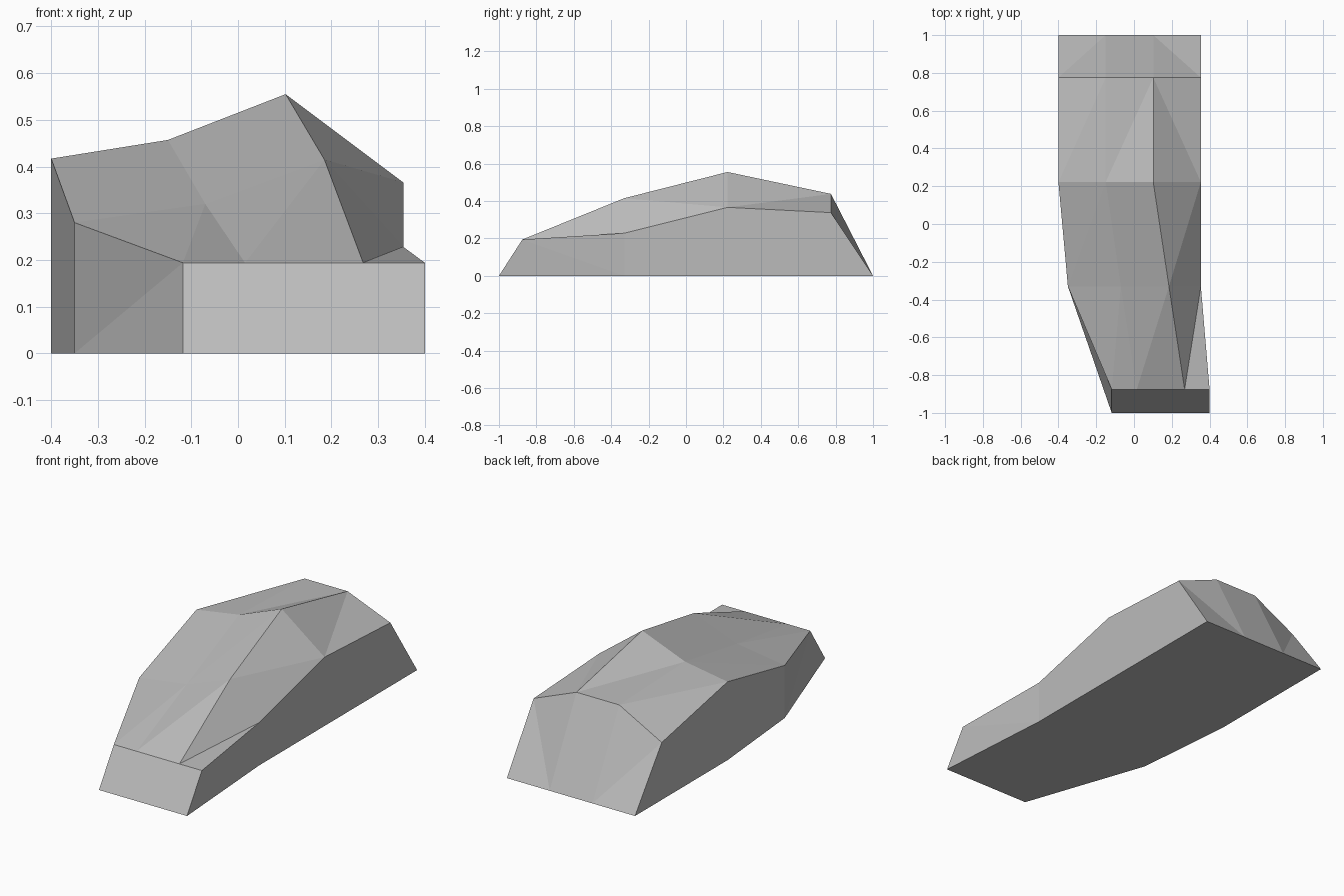
import bpy
import bmesh

if "Cube" in bpy.data.objects:
    bpy.data.objects.remove(bpy.data.objects["Cube"])

# Cross-sections from front to back: y, then (x, z) of four points from left to right
SECTIONS = [
    (-1.0, [(-0.118, 0), (0.015, 0), (0.268, 0), (0.4, 0)]),
    (-0.875, [(-0.118, 0.194), (0.015, 0.194), (0.268, 0.194), (0.4, 0.194)]),
    (-0.33, [(-0.35, 0.28), (-0.07, 0.32), (0.185, 0.415), (0.354, 0.228)]),
    (0.222, [(-0.4, 0.417), (-0.15, 0.457), (0.102, 0.555), (0.354, 0.366)]),
    (0.775, [(-0.4, 0.305), (-0.15, 0.438), (0.102, 0.438), (0.354, 0.338)]),
    (1.0, [(-0.4, 0), (-0.15, 0), (0.102, 0), (0.354, 0)]),
]
FLIPPED = {(3, 2), (4, 2)}  # cells folded along the other diagonal

bm = bmesh.new()
rows = [[bm.verts.new((x, y, z)) for x, z in pts] for y, pts in SECTIONS]

# Faceted top, front slope and back slope
for r in range(5):
    for c in range(3):
        a, b = rows[r][c], rows[r][c + 1]
        d, e = rows[r + 1][c], rows[r + 1][c + 1]
        if r == 0:
            bm.faces.new((a, b, e, d))
        elif (r, c) in FLIPPED:
            bm.faces.new((a, b, d))
            bm.faces.new((b, e, d))
        else:
            bm.faces.new((a, b, e))
            bm.faces.new((a, e, d))

# Upright sides, reaching the ground below the two middle sections
ground = {}
for c in (0, 3):
    side = [row[c] for row in rows]
    g2, g3 = [bm.verts.new((side[i].co.x, side[i].co.y, 0)) for i in (2, 3)]
    ground[c] = [g2, g3]
    bm.faces.new((side[0], g2, side[1]))
    bm.faces.new((side[1], g2, side[2]))
    bm.faces.new((g2, g3, side[3], side[2]))
    bm.faces.new((g3, side[5], side[4], side[3]))

# Flat underside
bm.faces.new(rows[0] + ground[3] + rows[5][::-1] + ground[0][::-1])

bmesh.ops.recalc_face_normals(bm, faces=bm.faces)
mesh = bpy.data.meshes.new("rock")
bm.to_mesh(mesh)
bm.free()

stone = bpy.data.materials.new("stone grey")
stone.diffuse_color = (0.5, 0.5, 0.5, 1)
stone.use_nodes = True
stone.node_tree.nodes["Principled BSDF"].inputs["Base Color"].default_value = stone.diffuse_color
mesh.materials.append(stone)
bpy.context.collection.objects.link(bpy.data.objects.new("rock", mesh))
